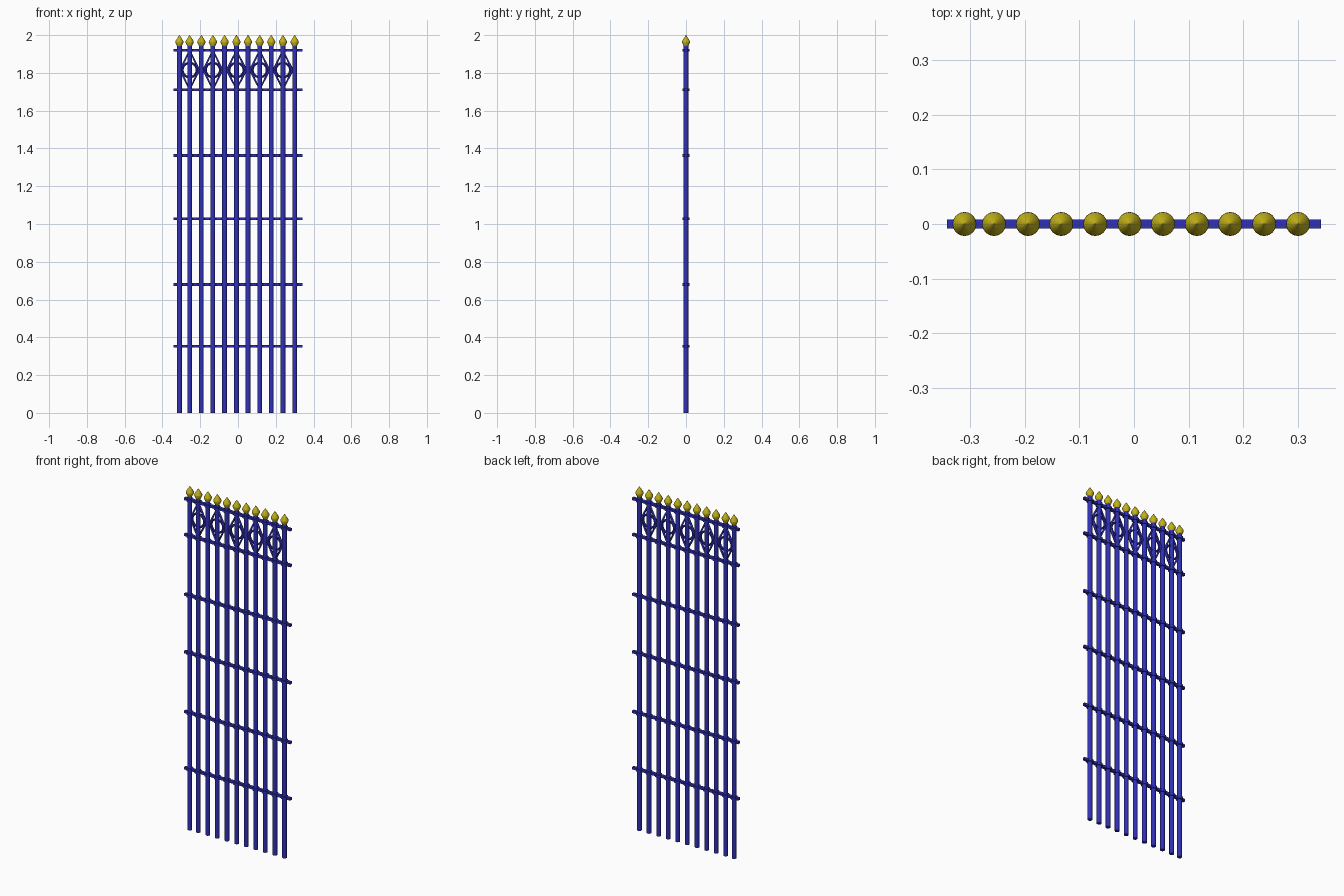
import bpy, math

if "Cube" in bpy.data.objects:
    bpy.data.objects.remove(bpy.data.objects["Cube"])

def material(name, color):
    m = bpy.data.materials.new(name)
    m.diffuse_color = color
    m.use_nodes = True
    m.node_tree.nodes["Principled BSDF"].inputs["Base Color"].default_value = m.diffuse_color
    return m

BLUE = material("blue_paint", (0.03, 0.03, 0.48, 1))
GOLD = material("gold_paint", (0.55, 0.45, 0.01, 1))

def finish(name, mat, smooth=True):
    o = bpy.context.object
    o.name = name
    o.data.materials.append(mat)
    if smooth:
        bpy.ops.object.shade_smooth_by_angle(angle=math.radians(35))
    return o

def rod(name, x, z0, z1, r, mat=BLUE, sides=16):
    bpy.ops.mesh.primitive_cylinder_add(vertices=sides, radius=r, depth=z1 - z0,
                                        location=(x, 0, (z0 + z1) / 2))
    return finish(name, mat)

def lathe(name, x, profile, mat, sides=16):
    verts, faces = [], []
    for r, z in profile:
        for i in range(sides):
            a = 2 * math.pi * i / sides
            verts.append((r * math.cos(a), r * math.sin(a), z))
    for k in range(len(profile) - 1):
        for i in range(sides):
            j = (i + 1) % sides
            faces.append((k*sides + i, k*sides + j, (k+1)*sides + j, (k+1)*sides + i))
    faces.append(tuple(reversed(range(sides))))
    faces.append(tuple(range((len(profile) - 1) * sides, len(profile) * sides)))
    me = bpy.data.meshes.new(name)
    me.from_pydata(verts, [], faces)
    o = bpy.data.objects.new(name, me)
    o.location.x = x
    bpy.context.collection.objects.link(o)
    bpy.context.view_layer.objects.active = o
    bpy.ops.object.select_all(action='DESELECT')
    o.select_set(True)
    return finish(name, mat)

def strip(name, points, r, mat=BLUE):
    c = bpy.data.curves.new(name, 'CURVE')
    c.dimensions = '3D'
    c.bevel_depth = r
    c.bevel_resolution = 2
    s = c.splines.new('POLY')
    s.points.add(len(points) - 1)
    for p, (x, z) in zip(s.points, points):
        p.co = (x, 0, z, 1)
    s.use_cyclic_u = True
    o = bpy.data.objects.new(name, c)
    c.materials.append(mat)
    bpy.context.collection.objects.link(o)

BAR_X = [-0.31, -0.256, -0.194, -0.133, -0.071, -0.008, 0.053, 0.115, 0.176, 0.238, 0.30]
RAIL_Z = [0.352, 0.68, 1.028, 1.363, 1.711, 1.92]

# horizontal rails
for z in RAIL_Z:
    bpy.ops.mesh.primitive_cube_add(size=1, location=(0, 0, z))
    bpy.context.object.scale = (0.684, 0.016, 0.014)
    finish("rail", BLUE, False)

# upright bars with collars and gilded spear tips
for x in BAR_X:
    rod("upright_bar", x, 0, 1.95, 0.0125)
    for z in RAIL_Z:
        rod("collar", x, z - 0.007, z + 0.007, 0.019)
    lathe("spear_tip", x, [(0.013, 1.943), (0.022, 1.962), (0.021, 1.968),
                           (0.01, 1.986), (0.001, 2.0)], GOLD)

# diamond and ring ornaments between the top two rails
for x in BAR_X[1::2]:
    strip("diamond", [(x, 1.92), (x + 0.05, 1.815), (x, 1.711), (x - 0.05, 1.815)], 0.007)
    bpy.ops.mesh.primitive_torus_add(major_radius=0.038, minor_radius=0.006, major_segments=24,
                                     minor_segments=8, location=(x, 0, 1.815),
                                     rotation=(math.pi / 2, 0, 0))
    finish("ring", BLUE)
